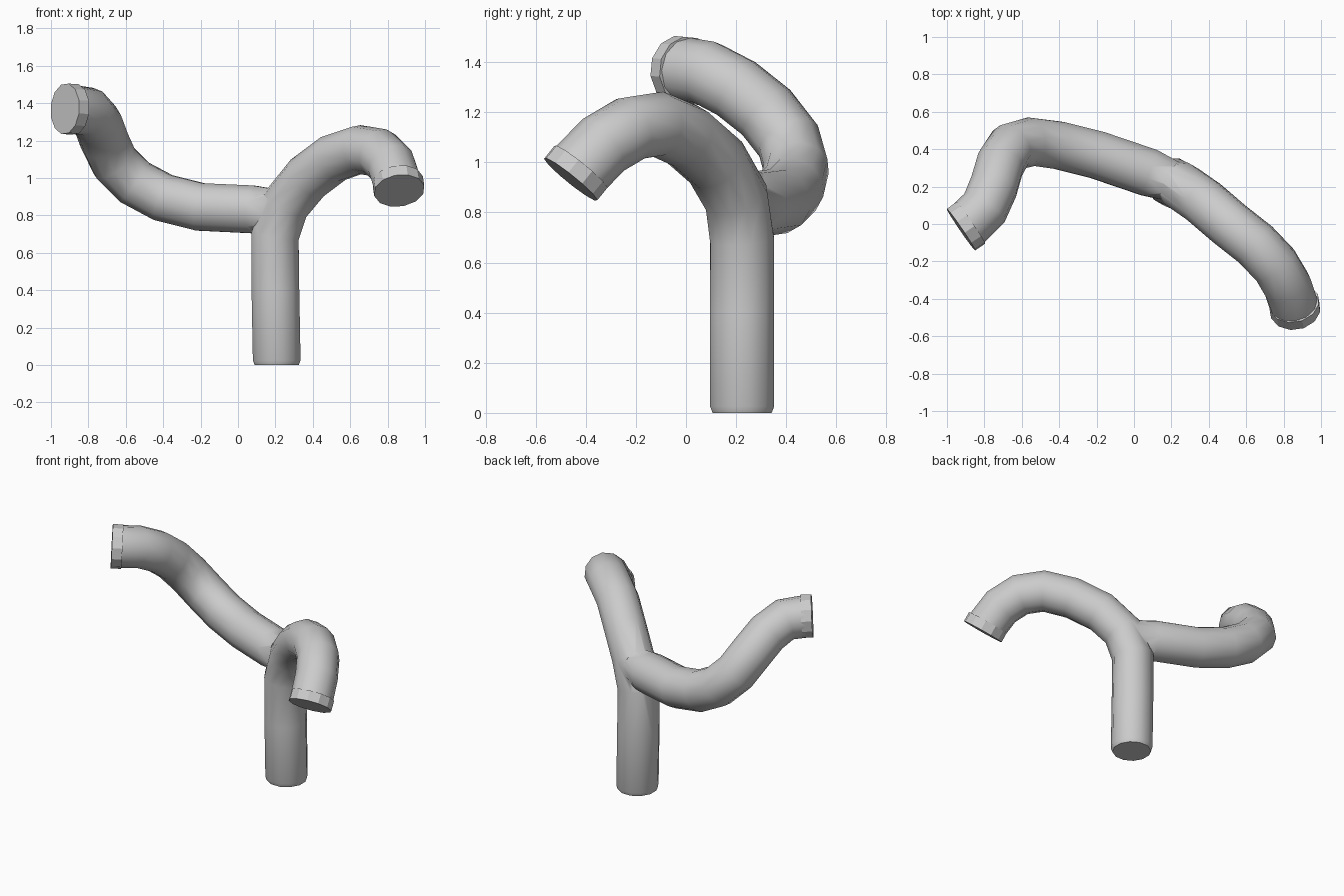
import bpy, bmesh, math
from mathutils import Vector

if "Cube" in bpy.data.objects:
    bpy.data.objects.remove(bpy.data.objects["Cube"])

SIDES = 12


def tube(name, path, radii, end_dirs, sides=SIDES):
    """Sweep a round section along a path, carrying the frame without twist."""
    pts = [Vector(p) for p in path]
    bm = bmesh.new()
    rings = []
    tangent = Vector(end_dirs[0]).normalized()
    u = tangent.orthogonal().normalized()
    for i, p in enumerate(pts):
        if i == 0:
            t = tangent
        elif i == len(pts) - 1:
            t = Vector(end_dirs[1]).normalized()
        else:
            t = ((pts[i + 1] - p).normalized() + (p - pts[i - 1]).normalized()).normalized()
        u = tangent.rotation_difference(t) @ u
        u = (u - t * u.dot(t)).normalized()
        v = t.cross(u)
        tangent = t
        ring = []
        for k in range(sides):
            a = 2 * math.pi * k / sides
            ring.append(bm.verts.new(p + (u * math.cos(a) + v * math.sin(a)) * radii[i]))
        rings.append(ring)
    for a, b in zip(rings, rings[1:]):
        for k in range(sides):
            n = (k + 1) % sides
            bm.faces.new((a[k], a[n], b[n], b[k]))
    bm.faces.new(rings[0][::-1])
    bm.faces.new(rings[-1])
    bmesh.ops.recalc_face_normals(bm, faces=bm.faces)
    mesh = bpy.data.meshes.new(name)
    bm.to_mesh(mesh)
    bm.free()
    ob = bpy.data.objects.new(name, mesh)
    bpy.context.collection.objects.link(ob)
    return ob


def collar(name, face_centre, direction, depth=0.065, radius=0.137):
    """Short faceted ring closing a pipe end."""
    d = Vector(direction).normalized()
    c = Vector(face_centre)
    return tube(name, [c - d * depth, c], [radius, radius], [d, d], 12)


R = 0.132
right_dir = (0.12, -0.62, -0.77)
left_dir = (-0.82, -0.56, 0.05)

# Upright pipe bending over into the right arm
main_path = [(0.207, 0.224, 0), (0.207, 0.224, 0.025), (0.2, 0.224, 0.4),
             (0.198, 0.224, 0.69), (0.255, 0.2, 0.86), (0.37, 0.12, 1.0),
             (0.51, 0.0, 1.105), (0.65, -0.11, 1.152), (0.755, -0.22, 1.135),
             (0.82, -0.33, 1.07), (0.857, -0.44, 0.957)]
main = tube("main_pipe", main_path, [0.122] + [R] * 10, [(0, 0, 1), right_dir])

# Left arm leaving the joint
branch_path = [(0.22, 0.222, 0.83), (0.08, 0.275, 0.832), (-0.2, 0.37, 0.845),
               (-0.4, 0.42, 0.895), (-0.55, 0.44, 0.975), (-0.66, 0.41, 1.085),
               (-0.715, 0.32, 1.2), (-0.75, 0.2, 1.295), (-0.8, 0.085, 1.355),
               (-0.9, -0.013, 1.369)]
branch = tube("side_branch", branch_path, [0.11] + [R] * 9,
              [(-1, 0.36, 0), left_dir])

# Weld both pipes into one surface
mod = main.modifiers.new("join", "BOOLEAN")
mod.operation = "UNION"
mod.solver = "EXACT"
mod.object = branch
bpy.ops.object.select_all(action="DESELECT")
main.select_set(True)
bpy.context.view_layer.objects.active = main
bpy.ops.object.modifier_apply(modifier=mod.name)
bpy.data.objects.remove(branch, do_unlink=True)
main.name = "branching_pipe"
bpy.ops.object.shade_smooth_by_angle(angle=math.radians(55))

# End collars
collar("right_collar", (0.862, -0.46, 0.932), right_dir)
collar("left_collar", (-0.925, -0.03, 1.37), left_dir)
